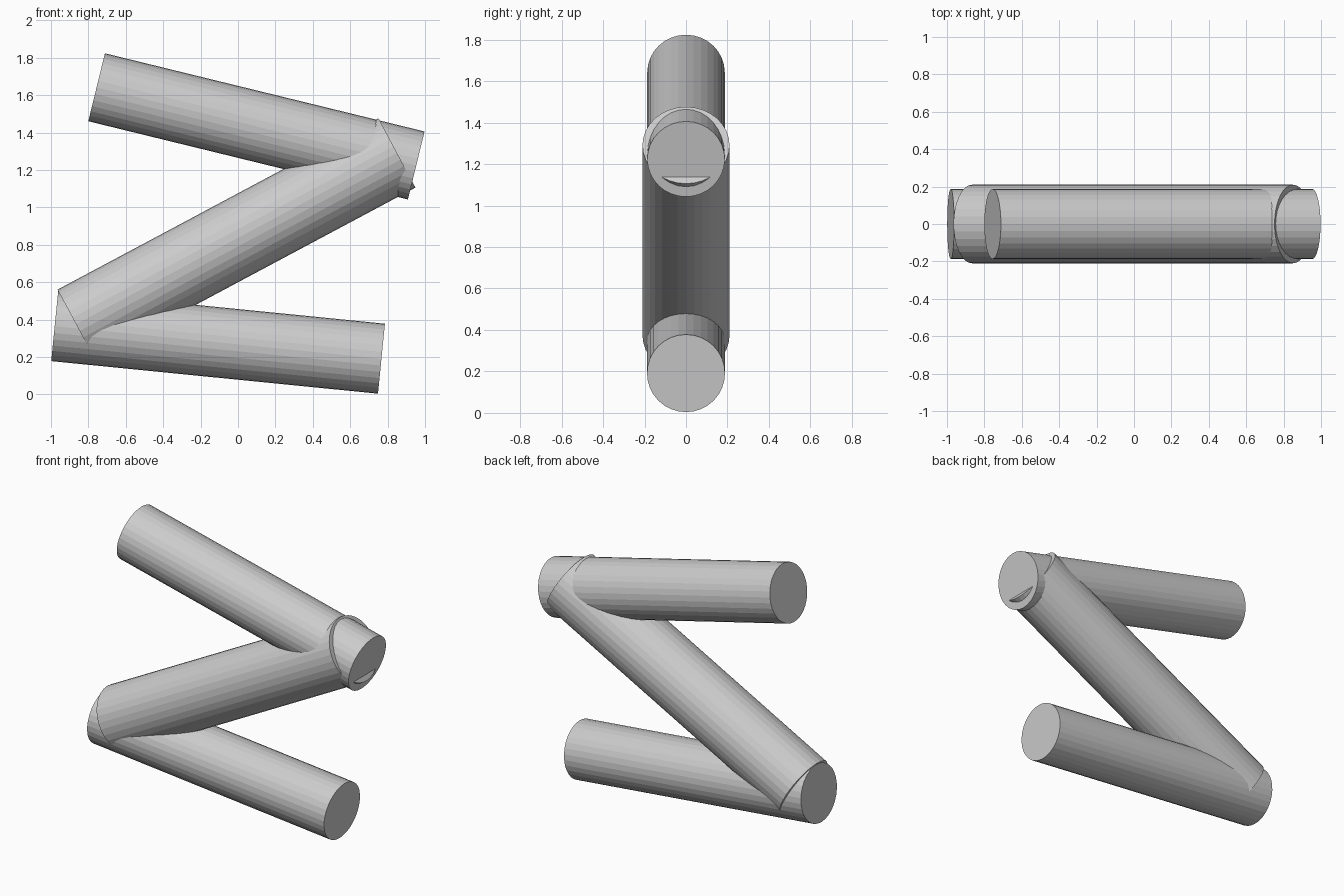
import bpy
from mathutils import Vector

if "Cube" in bpy.data.objects:
    bpy.data.objects.remove(bpy.data.objects["Cube"])


def rod(name, start, end, radius):
    """Capped round bar between two (x, z) points in the y = 0 plane."""
    a = Vector((start[0], 0, start[1]))
    b = Vector((end[0], 0, end[1]))
    axis = b - a
    bpy.ops.mesh.primitive_cylinder_add(vertices=32, radius=radius,
                                        depth=axis.length, location=(a + b) / 2)
    obj = bpy.context.object
    obj.name = name
    # tilt about y only, so a facet corner stays on the outline
    obj.rotation_euler = Vector((0, 0, 1)).rotation_difference(axis).to_euler()
    return obj


# three overlapping bars forming a zigzag
rod("bottom_bar", (-0.98, 0.365), (0.767, 0.191), 0.188)
rod("diagonal_bar", (-0.866, 0.375), (0.85, 1.291), 0.21)
rod("top_bar", (-0.756, 1.642), (0.953, 1.224), 0.187)
